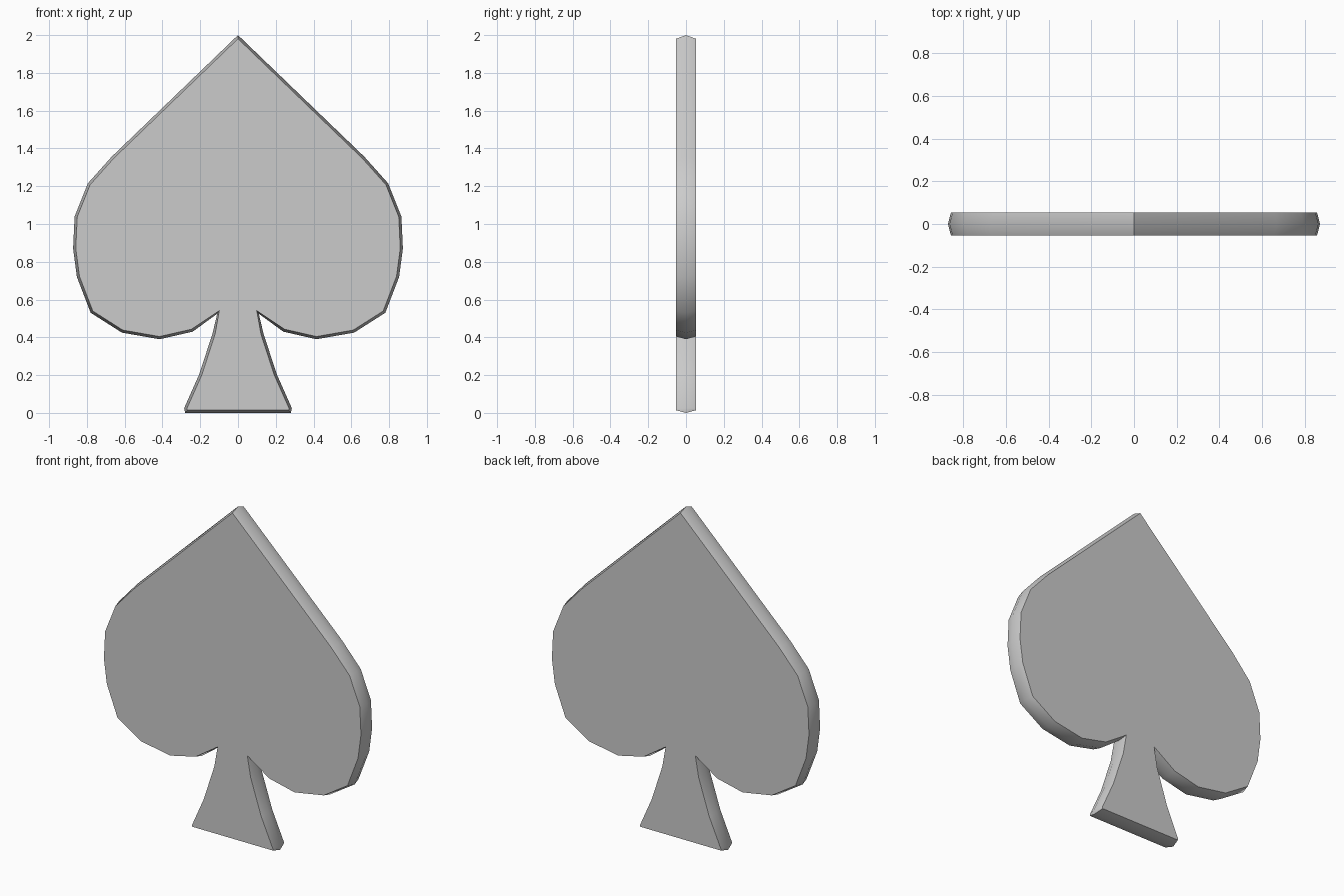
import bpy, bmesh
from mathutils import Vector

if "Cube" in bpy.data.objects:
    bpy.data.objects.remove(bpy.data.objects["Cube"])

HALF, INSET = 0.053, 0.014

# Right half of the outline, from tip down to the stem foot
right = [(0.67, 1.355), (0.795, 1.215), (0.865, 1.04), (0.873, 0.87), (0.853, 0.72),
         (0.78, 0.53), (0.615, 0.425), (0.415, 0.39), (0.24, 0.43), (0.11, 0.525),
         (0.135, 0.42), (0.205, 0.205), (0.285, 0.025), (0.28, 0.0)]
outline = [(0, 2.0)] + right + [(-x, z) for x, z in reversed(right)]
pts = [Vector(p) for p in outline]
n = len(pts)


def inward(i):
    """Mitred inward offset of an outline point (outline runs clockwise)."""
    d1 = (pts[i] - pts[i - 1]).normalized()
    d2 = (pts[(i + 1) % n] - pts[i]).normalized()
    n1, n2 = Vector((d1.y, -d1.x)), Vector((d2.y, -d2.x))
    m = (n1 + n2).normalized()
    return pts[i] + m * INSET * min(1 / max(m.dot(n1), 0.1), 1.4)


# Slab with a ridged rim: inset front and back rings around a wider middle ring
bm = bmesh.new()
inner = [inward(i) for i in range(n)]
rings = [[bm.verts.new((p.x, y, p.y)) for p in ring]
         for ring, y in ((inner, -HALF), (pts, 0), (inner, HALF))]
for a, b in zip(rings, rings[1:]):
    for i in range(n):
        j = (i + 1) % n
        bm.faces.new((a[i], a[j], b[j], b[i]))
bm.faces.new(rings[0])
bm.faces.new(rings[2])
bmesh.ops.recalc_face_normals(bm, faces=bm.faces)

mesh = bpy.data.meshes.new("spade_plate")
bm.to_mesh(mesh)
bm.free()
plate = bpy.data.objects.new("spade_plate", mesh)
bpy.context.collection.objects.link(plate)
bpy.context.view_layer.objects.active = plate
plate.select_set(True)
bpy.ops.object.shade_smooth_by_angle(angle=0.65)
